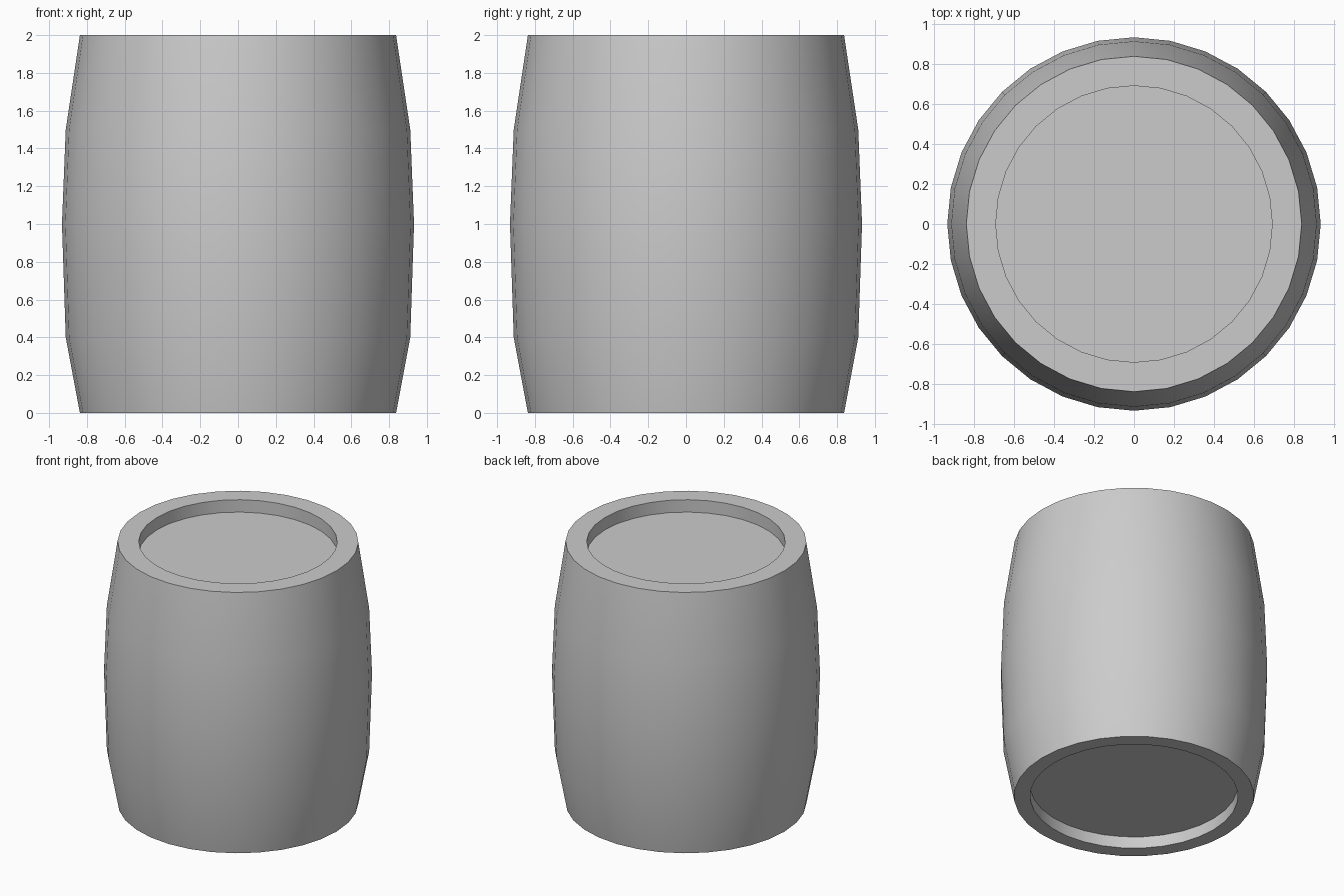
import bpy
import bmesh
from math import cos, sin, pi, radians

if "Cube" in bpy.data.objects:
    bpy.data.objects.remove(bpy.data.objects["Cube"])

SIDES = 32

# Barrel profile (radius, height): recessed base, bulging wall, recessed lid
profile = [(0.725, 0.09), (0.725, 0.0), (0.837, 0.0), (0.912, 0.4), (0.932, 1.0),
           (0.912, 1.5), (0.837, 2.0), (0.69, 2.0), (0.69, 1.905)]

bm = bmesh.new()
rings = [[bm.verts.new((r * cos(2 * pi * i / SIDES), r * sin(2 * pi * i / SIDES), z))
          for i in range(SIDES)] for r, z in profile]

# Side walls and rims
for low, high in zip(rings, rings[1:]):
    for i in range(SIDES):
        j = (i + 1) % SIDES
        bm.faces.new((low[i], low[j], high[j], high[i]))

# Recessed base and lid
bm.faces.new(rings[0][::-1])
bm.faces.new(rings[-1])
bmesh.ops.recalc_face_normals(bm, faces=bm.faces)

mesh = bpy.data.meshes.new("barrel")
bm.to_mesh(mesh)
bm.free()
barrel = bpy.data.objects.new("barrel", mesh)
bpy.context.collection.objects.link(barrel)

# Smooth wall with crisp rims
bpy.context.view_layer.objects.active = barrel
barrel.select_set(True)
bpy.ops.object.shade_smooth_by_angle(angle=radians(30))
